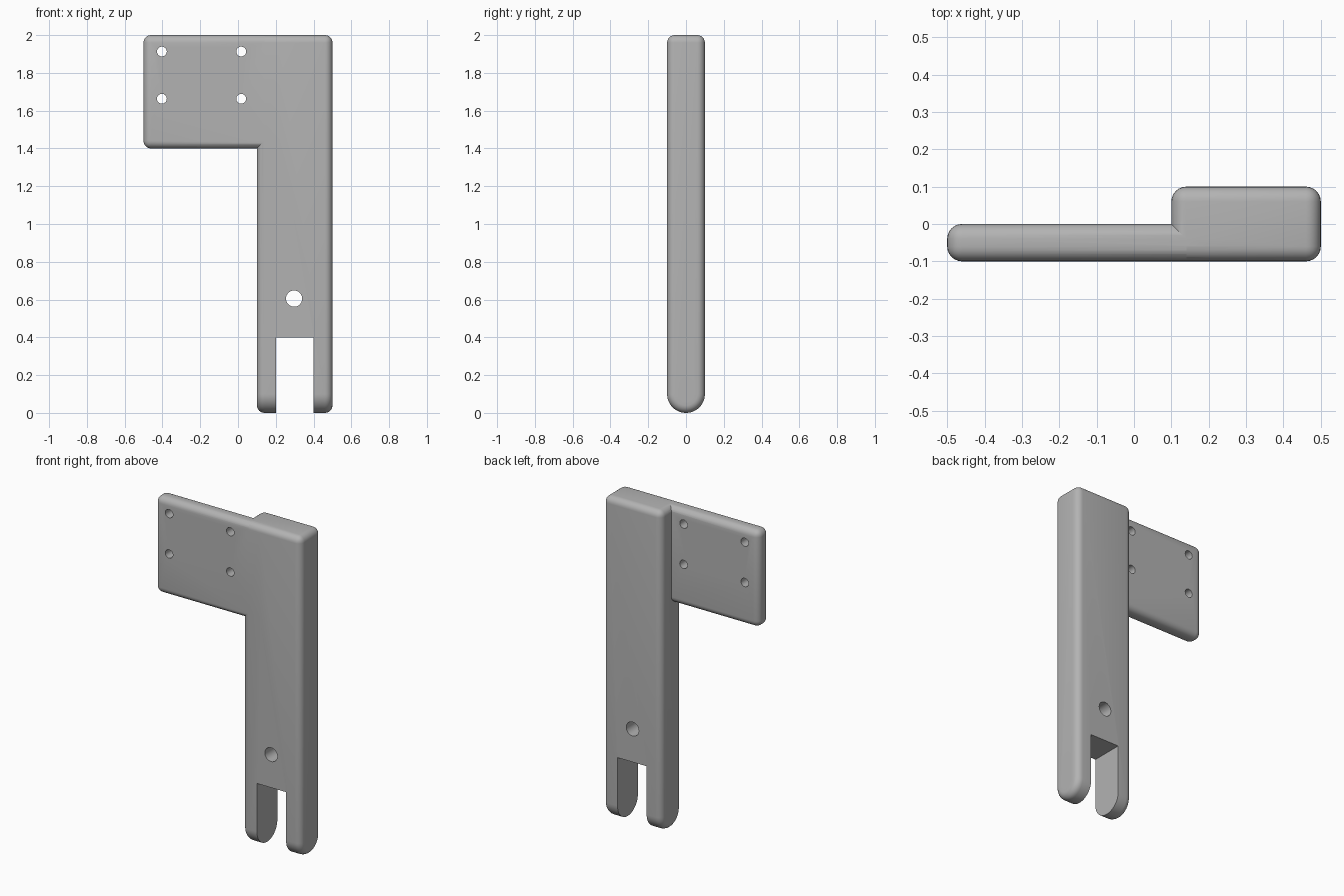
import bpy, bmesh, math
from mathutils import Matrix

cube = bpy.data.objects.get("Cube")
if cube:
    bpy.data.objects.remove(cube, do_unlink=True)

FILLET = 0.04

grey = bpy.data.materials.new("plain grey")
grey.use_nodes = True
grey.diffuse_color = (0.45, 0.45, 0.45, 1)
grey.node_tree.nodes["Principled BSDF"].inputs["Base Color"].default_value = (0.45, 0.45, 0.45, 1)


def add_object(name, bm):
    bmesh.ops.recalc_face_normals(bm, faces=bm.faces[:])
    mesh = bpy.data.meshes.new(name)
    bm.to_mesh(mesh)
    bm.free()
    mesh.materials.append(grey)
    obj = bpy.data.objects.new(name, mesh)
    bpy.context.collection.objects.link(obj)
    return obj


def extrude_profile(name, profile, x0, x1, fillet=0, open_end=None):
    """Extrude a (y, z) profile along x and round its sharp edges."""
    bm = bmesh.new()
    face = bm.faces.new([bm.verts.new((x0, y, z)) for y, z in profile])
    ext = bmesh.ops.extrude_face_region(bm, geom=[face])
    moved = [g for g in ext["geom"] if isinstance(g, bmesh.types.BMVert)]
    bmesh.ops.translate(bm, verts=moved, vec=(x1 - x0, 0, 0))
    bmesh.ops.recalc_face_normals(bm, faces=bm.faces[:])
    if fillet:
        sharp = [e for e in bm.edges if e.calc_face_angle(0) > math.radians(40)
                 and not (open_end is not None
                          and all(abs(v.co.x - open_end) < 1e-5 for v in e.verts))]
        bmesh.ops.bevel(bm, geom=sharp, offset=fillet, segments=6, profile=0.5,
                        affect='EDGES', clamp_overlap=True)
    return add_object(name, bm)


def box_profile(y0, y1, z0, z1):
    return [(y0, z0), (y1, z0), (y1, z1), (y0, z1)]


def rod(name, location, radius, length, axis):
    bm = bmesh.new()
    bmesh.ops.create_cone(bm, cap_ends=True, segments=32, radius1=radius,
                          radius2=radius, depth=length)
    bm.transform(Matrix.Translation(location) @ Matrix.Rotation(math.pi / 2, 4, axis))
    return add_object(name, bm)


def boolean(target, other, operation):
    mod = target.modifiers.new(other.name, 'BOOLEAN')
    mod.operation = operation
    mod.solver = 'EXACT'
    mod.object = other
    bpy.context.view_layer.objects.active = target
    bpy.ops.object.modifier_apply(modifier=mod.name)
    bpy.data.objects.remove(other, do_unlink=True)


# Upright arm with a half-round foot
foot = [(0.1 * math.cos(a), 0.1 - 0.1 * math.sin(a))
        for a in (math.pi * i / 24 for i in range(25))]
arm = extrude_profile("bracket_arm", foot + [(-0.1, 2), (0.1, 2)], 0.1, 0.5, FILLET)

# Mounting plate, running into the arm flush with its front
plate = extrude_profile("mounting_plate", box_profile(-0.1, 0, 1.4, 2),
                        -0.5, 0.22, FILLET, open_end=0.22)
boolean(arm, plate, 'UNION')

# Fork slot
boolean(arm, extrude_profile("fork_slot", box_profile(-0.3, 0.3, -0.2, 0.4), 0.2, 0.4),
        'DIFFERENCE')

# Pin hole through both fork tines
boolean(arm, rod("pin_hole", (0.3, 0, 0.1), 0.04, 1, 'Y'), 'DIFFERENCE')

# Cross hole above the fork
boolean(arm, rod("cross_hole", (0.297, 0, 0.605), 0.043, 1, 'X'), 'DIFFERENCE')

# Four screw holes in the plate
for x in (-0.403, 0.017):
    for z in (1.663, 1.913):
        boolean(arm, rod("screw_hole", (x, 0, z), 0.026, 1, 'X'), 'DIFFERENCE')

# Smooth fillets and holes, keep hard edges
bpy.ops.object.select_all(action='DESELECT')
arm.select_set(True)
bpy.context.view_layer.objects.active = arm
bpy.ops.object.shade_smooth_by_angle(angle=math.radians(30))
